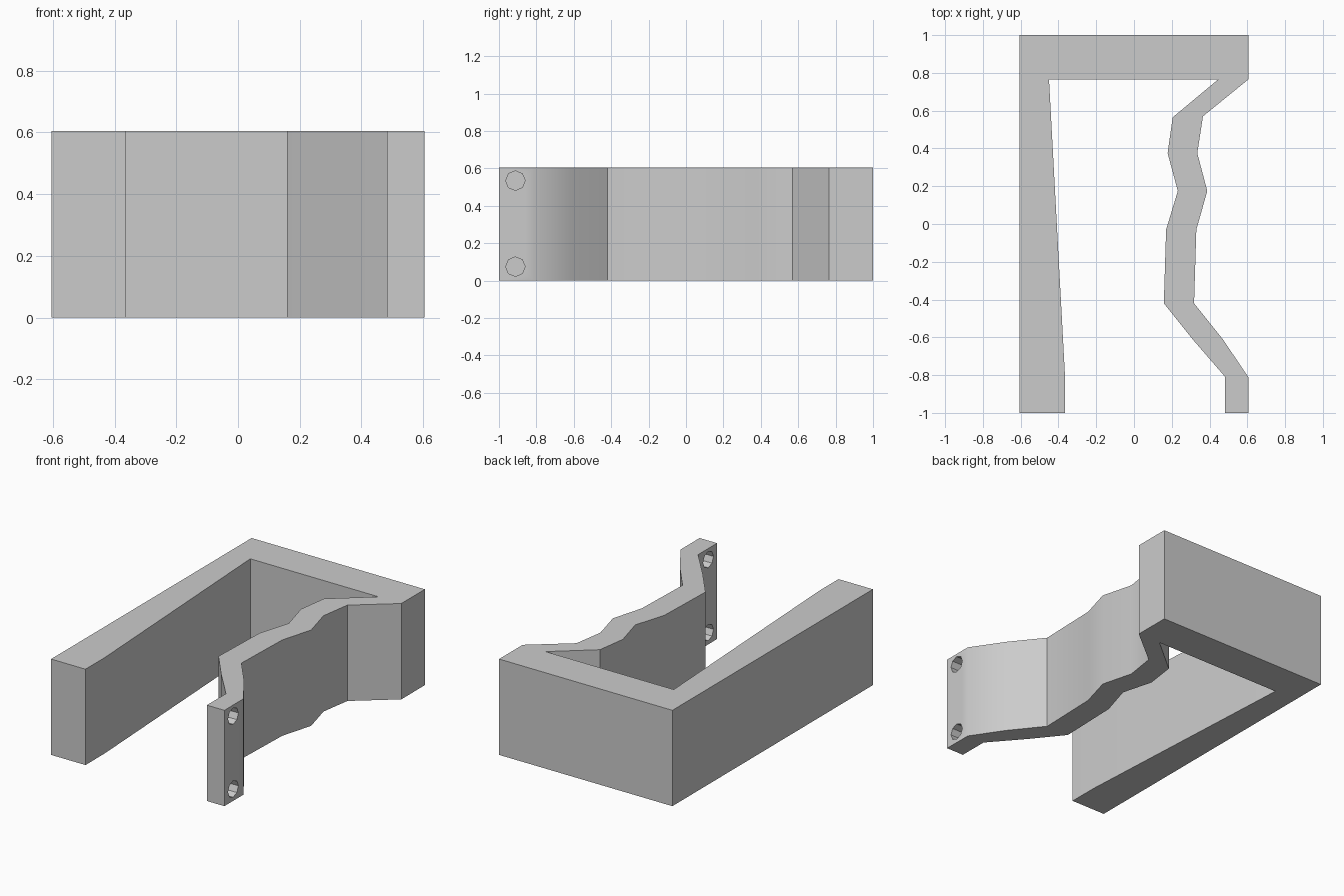
import bpy, bmesh, math
from mathutils import Matrix

cube = bpy.data.objects.get("Cube")
if cube:
    bpy.data.objects.remove(cube, do_unlink=True)

HEIGHT = 0.605
HALF_X = 0.605

grey = bpy.data.materials.new("light grey plastic")
grey.use_nodes = True
colour = (0.6, 0.6, 0.6, 1)
grey.diffuse_color = colour
grey.node_tree.nodes["Principled BSDF"].inputs["Base Color"].default_value = colour


def make_object(name, bm):
    bmesh.ops.recalc_face_normals(bm, faces=bm.faces)
    mesh = bpy.data.meshes.new(name)
    bm.to_mesh(mesh)
    bm.free()
    mesh.materials.append(grey)
    obj = bpy.data.objects.new(name, mesh)
    bpy.context.collection.objects.link(obj)
    return obj


# Plan of the bracket: wavy arm outer side, back block, straight arm, wavy arm inner side
outer_wave = [(HALF_X, -1), (HALF_X, -0.81), (0.47, -0.61), (0.318, -0.42), (0.33, -0.03),
              (0.388, 0.175), (0.335, 0.375), (0.365, 0.57), (HALF_X, 0.765)]
back_and_arm = [(HALF_X, 1), (-HALF_X, 1), (-HALF_X, -1),
                (-0.365, -1), (-0.365, -0.81), (-0.45, 0.765)]
inner_wave = [(0.445, 0.765), (0.205, 0.565), (0.178, 0.375), (0.232, 0.175), (0.17, -0.03),
              (0.158, -0.42), (0.31, -0.61), (0.483, -0.81), (0.483, -1)]

bm = bmesh.new()
base = bm.faces.new([bm.verts.new((x, y, 0)) for x, y in outer_wave + back_and_arm + inner_wave])
top = bmesh.ops.extrude_face_region(bm, geom=[base])["geom"]
bmesh.ops.translate(bm, vec=(0, 0, HEIGHT), verts=[v for v in top if isinstance(v, bmesh.types.BMVert)])
bracket = make_object("clamp_bracket", bm)

# Octagonal screw holes through the end tab of the wavy arm
bm = bmesh.new()
for z in (0.075, HEIGHT - 0.07):
    place = Matrix.Translation((0.545, -0.912, z)) @ Matrix.Rotation(math.pi / 2, 4, "Y")
    bmesh.ops.create_cone(bm, cap_ends=True, segments=8, radius1=0.052, radius2=0.052,
                          depth=0.3, matrix=place)
cutter = make_object("screw_hole_cutter", bm)
cutter.hide_render = True

cut = bracket.modifiers.new("screw_holes", "BOOLEAN")
cut.operation = "DIFFERENCE"
cut.solver = "EXACT"
cut.object = cutter

bpy.ops.object.select_all(action="DESELECT")
bracket.select_set(True)
bpy.context.view_layer.objects.active = bracket
bpy.ops.object.modifier_apply(modifier=cut.name)
bpy.data.objects.remove(cutter, do_unlink=True)

# Gentle bends blend, corners stay crisp
bpy.ops.object.shade_smooth_by_angle(angle=math.radians(35))
